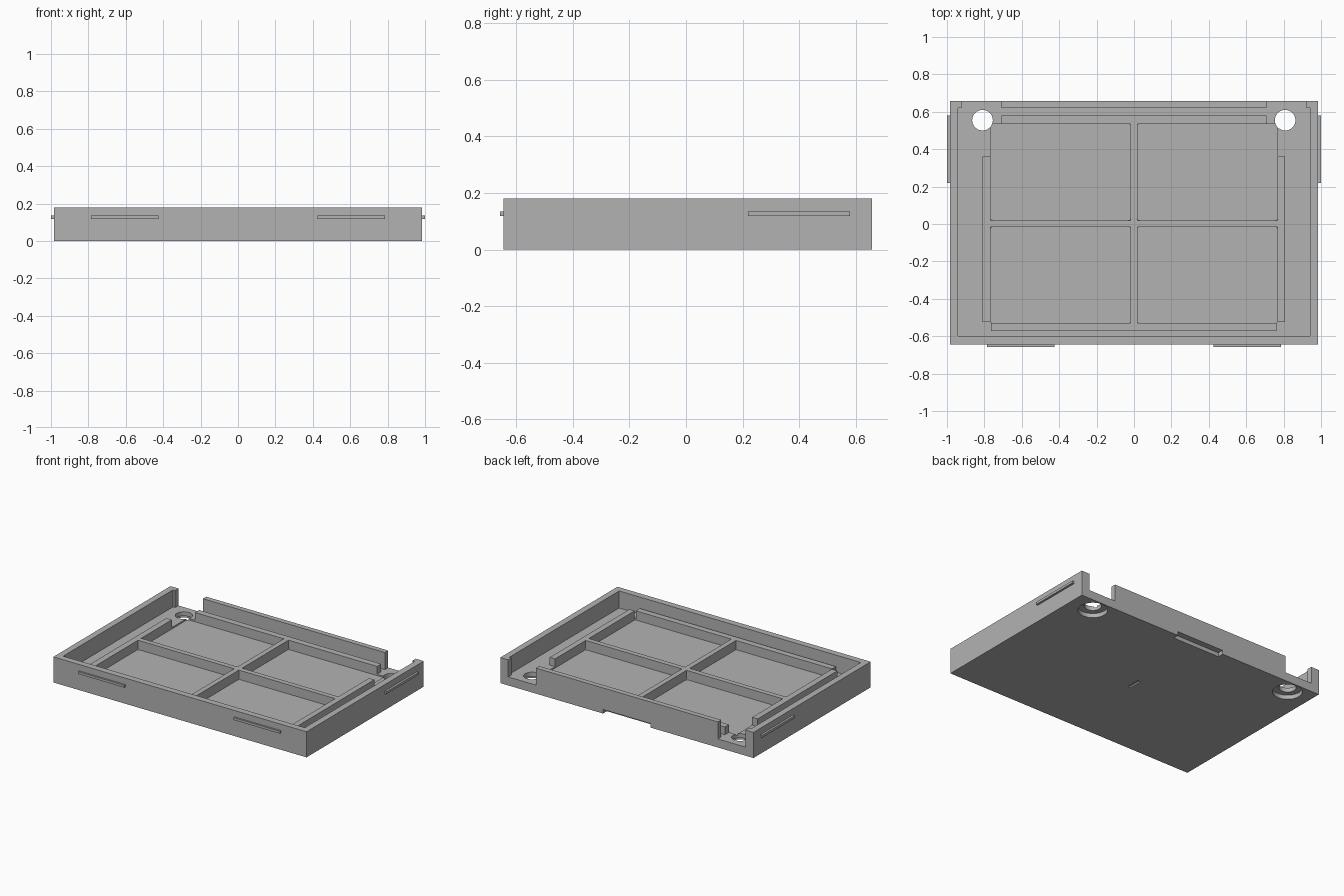
import bpy
import bmesh
from math import radians

if "Cube" in bpy.data.objects:
    bpy.data.objects.remove(bpy.data.objects["Cube"], do_unlink=True)

FLOOR, POCKET, RIB_TOP, HEIGHT = 0.06, 0.05, 0.115, 0.18
HALF_X, FRONT, BACK = 0.985, -0.645, 0.657

grey = bpy.data.materials.new("plain_grey")
grey.use_nodes = True
grey.diffuse_color = (0.45, 0.45, 0.45, 1)
grey.node_tree.nodes["Principled BSDF"].inputs["Base Color"].default_value = (0.45, 0.45, 0.45, 1)


def prism(name, outline, z0, z1, round_corners=0):
    """Extrude a flat outline upwards, optionally rounding its upright edges."""
    bm = bmesh.new()
    base = bm.faces.new([bm.verts.new((x, y, z0)) for x, y in outline])
    top = bmesh.ops.extrude_face_region(bm, geom=[base])["geom"]
    for v in top:
        if isinstance(v, bmesh.types.BMVert):
            v.co.z = z1
    if round_corners:
        upright = [e for e in bm.edges if abs(e.verts[0].co.z - e.verts[1].co.z) > 1e-4]
        bmesh.ops.bevel(bm, geom=upright, offset=round_corners, segments=4,
                        profile=0.5, affect='EDGES')
    bmesh.ops.recalc_face_normals(bm, faces=bm.faces)
    mesh = bpy.data.meshes.new(name)
    bm.to_mesh(mesh)
    bm.free()
    obj = bpy.data.objects.new(name, mesh)
    bpy.context.collection.objects.link(obj)
    mesh.materials.append(grey)
    return obj


def box(name, x0, x1, y0, y1, z0, z1, round_corners=0):
    return prism(name, [(x0, y0), (x1, y0), (x1, y1), (x0, y1)], z0, z1, round_corners)


def drum(name, x, y, radius, z0, z1):
    bpy.ops.mesh.primitive_cylinder_add(vertices=48, radius=radius, depth=z1 - z0,
                                        location=(x, y, (z0 + z1) / 2))
    obj = bpy.context.object
    obj.name = name
    obj.data.materials.append(grey)
    return obj


def carve(target, cutter):
    """Subtract the cutter from the target and discard it."""
    mod = target.modifiers.new("carve", 'BOOLEAN')
    mod.operation = 'DIFFERENCE'
    mod.solver = 'EXACT'
    mod.object = cutter
    bpy.context.view_layer.objects.active = target
    bpy.ops.object.modifier_apply(modifier=mod.name)
    bpy.data.objects.remove(cutter, do_unlink=True)


# Tray body: hollow interior with two open gaps in the back wall
tray = box("tray_body", -HALF_X, HALF_X, FRONT, BACK, 0, HEIGHT)
half = [(0.94, -0.60), (0.94, 0.62), (0.923, 0.62), (0.923, 0.75), (0.708, 0.75), (0.708, 0.62)]
cavity = half + [(-x, y) for x, y in reversed(half)]
carve(tray, prism("cavity_cutter", cavity, FLOOR, 0.3))

# Four shallow floor pockets
for x0, x1 in ((-0.767, -0.018), (0.018, 0.767)):
    for y0, y1 in ((-0.53, -0.016), (0.02, 0.535)):
        carve(tray, box("pocket_cutter", x0, x1, y0, y1, POCKET, 0.1, 0.012))

# Screw holes with wider recesses underneath
for x in (-0.81, 0.808):
    carve(tray, drum("hole_cutter", x, 0.555, 0.055, -0.1, 0.1))
    carve(tray, drum("recess_cutter", x, 0.555, 0.095, -0.1, 0.03))

# Pry notch under the back edge and small slit under the centre
carve(tray, box("notch_cutter", -0.185, 0.185, 0.615, 0.75, -0.1, 0.028))
carve(tray, box("slit_cutter", -0.01, 0.01, -0.05, 0.05, -0.1, 0.01))

bpy.ops.object.select_all(action='DESELECT')
tray.select_set(True)
bpy.context.view_layer.objects.active = tray
bpy.ops.object.shade_smooth_by_angle(angle=radians(30))

# Raised ribs: a cross between the pockets and bars around them
SUNK = POCKET - 0.005
box("cross_rib_long", -0.77, 0.77, -0.016, 0.02, SUNK, RIB_TOP)
box("cross_rib_short", -0.018, 0.018, -0.535, 0.54, SUNK, RIB_TOP)
box("front_bar", -0.765, 0.762, -0.573, -0.53, SUNK, RIB_TOP)
box("back_bar", -0.708, 0.708, 0.535, 0.58, SUNK, RIB_TOP)
box("right_bar", -0.81, -0.767, -0.525, 0.36, SUNK, RIB_TOP)
box("left_bar", 0.767, 0.808, -0.525, 0.36, SUNK, RIB_TOP)

# Snap ridges on the outer walls
for side, s in (("left", 1), ("right", -1)):
    xs = sorted((s * 0.425, s * 0.785))
    box(side + "_front_ridge", *xs, -0.657, -0.64, 0.118, 0.135)
    xs = sorted((s * 0.98, s * 1.0))
    box(side + "_side_ridge", *xs, 0.22, 0.58, 0.118, 0.135)
